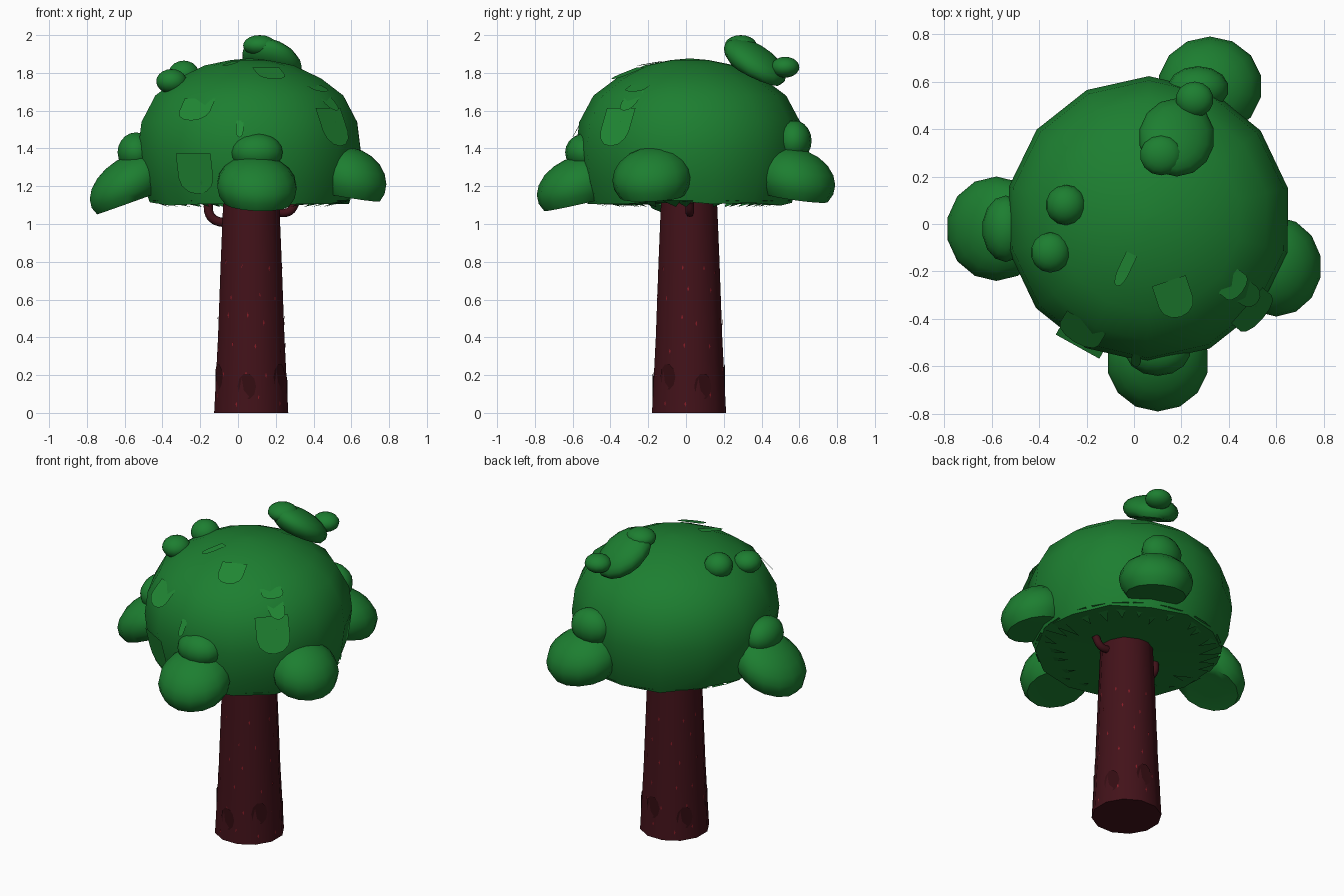
import bpy, bmesh, math, random
from mathutils import Vector

if "Cube" in bpy.data.objects:
    bpy.data.objects.remove(bpy.data.objects["Cube"])

random.seed(4)
CX, CY = 0.06, 0.02          # canopy axis
R, H, ZC = 0.60, 0.475, 1.40  # canopy radius, dome height, widest level


def material(name, rgb):
    m = bpy.data.materials.new(name)
    m.diffuse_color = (*rgb, 1)
    m.use_nodes = True
    m.node_tree.nodes["Principled BSDF"].inputs["Base Color"].default_value = m.diffuse_color
    return m


GREEN = material("leaf_green", (0.012, 0.21, 0.03))
LIGHT = material("leaf_light", (0.015, 0.25, 0.035))
BARK = material("bark", (0.055, 0.006, 0.010))
DARK = material("bark_dark", (0.035, 0.004, 0.006))
RED = material("bark_fleck", (0.25, 0.012, 0.02))


def finish(name, bm, mat, angle=50):
    bmesh.ops.recalc_face_normals(bm, faces=bm.faces)
    me = bpy.data.meshes.new(name)
    bm.to_mesh(me)
    bm.free()
    me.materials.append(mat)
    me.shade_smooth()
    me.set_sharp_from_angle(angle=math.radians(angle))
    ob = bpy.data.objects.new(name, me)
    bpy.context.collection.objects.link(ob)
    return ob


def lathe(name, profile, sides, centre, mat, jag=0.0, phase=0.0):
    """Revolve (r, z) points listed from bottom to top, closing both ends."""
    bm = bmesh.new()
    rings = []
    for k, (r, z) in enumerate(profile):
        ring = []
        for i in range(sides):
            a = math.tau * i / sides + phase
            dz = random.uniform(-jag, jag) if k == 0 else 0
            ring.append(bm.verts.new((centre[0] + r * math.cos(a), centre[1] + r * math.sin(a), z + dz)))
        rings.append(ring)
    for lo, hi in zip(rings, rings[1:]):
        for i in range(sides):
            j = (i + 1) % sides
            bm.faces.new((lo[i], lo[j], hi[j], hi[i]))
    for ring, z in ((rings[0], profile[0][1]), (rings[-1], profile[-1][1])):
        mid = bm.verts.new((*centre, z))
        for i in range(sides):
            bm.faces.new((ring[i], ring[(i + 1) % sides], mid))
    return finish(name, bm, mat)


def lump(name, loc, size, cut=-1.0, tilt=0.0):
    """Leafy ball; the part below cut (in unit-sphere height) is flattened."""
    bm = bmesh.new()
    bmesh.ops.create_uvsphere(bm, u_segments=14, v_segments=10, radius=1)
    for v in bm.verts:
        if v.co.z < cut:
            rim = v.co.xy.length
            v.co.z = cut + (random.uniform(-0.06, 0.06) if rim > 0.6 else 0.05)
        out = v.co.x * loc[0] + v.co.y * loc[1]
        v.co = Vector((v.co.x * size[0], v.co.y * size[1], v.co.z * size[2] - tilt * out)) + Vector(loc)
    return finish(name, bm, GREEN)


def dome_frame(x, y=None, z=None):
    """Point, normal, down and side directions on the canopy front or any azimuth."""
    dx, dy = x - CX, (y or 0) - CY
    if z is None:
        zz = H * math.sqrt(max(0, 1 - (dx * dx + dy * dy) / R ** 2))
    else:
        zz = z - ZC
        dy = -math.sqrt(max(0, R ** 2 * (1 - (zz / H) ** 2) - dx * dx))
    n = Vector((dx / R ** 2, dy / R ** 2, zz / H ** 2)).normalized()
    side = Vector((0, 0, 1)).cross(n).normalized()
    return Vector((CX + dx, CY + dy, ZC + zz)), n, side.cross(n), side


def leaf_flap(name, frame, w, h, lift=0.012, tip=0.025):
    """Flat tongue with a rounded lower end, slightly lifted off the dome."""
    p, n, down, side = frame
    bm = bmesh.new()
    pts = [(-w / 2, -h / 2), (w / 2, -h / 2)]
    pts += [(w / 2 * math.cos(a), h * 0.1 + h * 0.4 * math.sin(a))
            for a in (math.pi * i / 6 for i in range(7))]
    vs = [bm.verts.new(p + side * x + down * y + n * (lift + tip * y / h)) for x, y in pts]
    bm.faces.new(vs)
    bm.faces.ensure_lookup_table()
    ob = finish(name, bm, LIGHT)
    if ob.data.polygons[0].normal.dot(n) < 0:
        ob.data.flip_normals()


def tube(name, pts, radius):
    cu = bpy.data.curves.new(name, 'CURVE')
    cu.dimensions = '3D'
    cu.bevel_depth, cu.bevel_resolution, cu.use_fill_caps = radius, 2, True
    sp = cu.splines.new('BEZIER')
    sp.bezier_points.add(len(pts) - 1)
    sp.resolution_u = 4
    for b, co in zip(sp.bezier_points, pts):
        b.co = co
        b.handle_left_type = b.handle_right_type = 'AUTO'
    cu.materials.append(BARK)
    bpy.context.collection.objects.link(bpy.data.objects.new(name, cu))


# Trunk and two stub branches
TX, TY = 0.07, 0.016
lathe("trunk", [(0.203, 0), (0.182, 0.4), (0.167, 0.8), (0.15, 1.2)], 12, (TX, TY), BARK, phase=0.26)
tube("branch_left", [(-0.155, 0, 1.14), (-0.15, 0, 1.05), (-0.11, 0, 1.015), (-0.03, 0, 1.01)], 0.024)
tube("branch_right", [(0.2, 0.02, 1.06), (0.27, 0.02, 1.065), (0.31, 0.02, 1.12)], 0.022)


# Bark flecks and darker bark scales on the trunk surface
def bark_marks(name, spots, w, h, mat, sides):
    bm = bmesh.new()
    for a, z in spots:
        r = 0.2 - 0.043 * z
        ring = []
        for i in range(sides):
            t = math.tau * i / sides
            b, dz = a + w / r * math.cos(t), h * math.sin(t)
            ring.append(bm.verts.new((TX + r * math.cos(b), TY + r * math.sin(b), z + dz)))
        bm.faces.new(ring)
    finish(name, bm, mat)


flecks = [(math.tau * (i + 0.5 * (k % 2)) / 9 + random.uniform(-.15, .15), 0.07 + 0.14 * k + random.uniform(-.03, .03))
          for k in range(6) for i in range(9)]
bark_marks("bark_flecks", flecks, 0.005, 0.014, RED, 4)
bark_marks("bark_scales", [(math.tau * i / 6 + 0.4, 0.14 + 0.05 * (i % 2)) for i in range(6)], 0.05, 0.07, DARK, 10)

# Main canopy dome with a ragged flat underside
lathe("canopy", [(0.54, 1.115), (0.58, 1.22), (0.603, 1.4), (0.585, 1.54), (0.51, 1.68),
                 (0.39, 1.77), (0.24, 1.84), (0.1, 1.868), (0.02, 1.875)], 14, (CX, CY), GREEN, jag=0.018, phase=0.22)

# Large side clumps, each with a smaller clump above
lump("clump_left", (-0.58, -0.02, 1.205), (0.21, 0.22, 0.16), -0.62, 0.13)
lump("clump_left_top", (-0.54, -0.02, 1.38), (0.10, 0.14, 0.105))
lump("clump_front", (0.10, -0.58, 1.20), (0.215, 0.21, 0.16), -0.62, 0.08)
lump("clump_front_top", (0.10, -0.53, 1.38), (0.14, 0.11, 0.10))
lump("clump_right", (0.60, -0.18, 1.24), (0.19, 0.21, 0.165), -0.65, 0.05)
lump("clump_back", (0.32, 0.58, 1.235), (0.22, 0.21, 0.165), -0.65, 0.05)
lump("clump_back_top", (0.27, 0.57, 1.44), (0.13, 0.095, 0.11))

# Small clumps on top
lump("top_clump", (0.18, 0.365, 1.855), (0.16, 0.165, 0.10), -0.7, 0.2)
lump("top_clump_upper", (0.115, 0.29, 1.945), (0.09, 0.085, 0.055))
lump("top_clump_back", (0.255, 0.525, 1.83), (0.08, 0.075, 0.055))
lump("top_knob_a", (-0.287, 0.08, 1.79), (0.085, 0.085, 0.075))
lump("top_knob_b", (-0.352, -0.12, 1.755), (0.083, 0.085, 0.065))

# Leaf flaps: placed by front view (x, z) or top view (x, y)
for i, (x, z, w, h) in enumerate([(-0.22, 1.27, 0.21, 0.22), (0.5, 1.51, 0.2, 0.22), (-0.22, 1.6, 0.19, 0.15),
                                  (0.42, 1.71, 0.13, 0.08), (0.01, 1.5, 0.04, 0.10)]):
    leaf_flap(f"leaf_flap_front_{i}", dome_frame(x, z=z), w, h)
for i, (x, y, w, h) in enumerate([(0.17, -0.31, 0.15, 0.17), (-0.04, -0.19, 0.05, 0.15), (0.47, -0.29, 0.1, 0.15)]):
    leaf_flap(f"leaf_flap_top_{i}", dome_frame(x, y), w, h)

# Thin leaves hanging under the canopy
bm = bmesh.new()
for i in range(26):
    a = math.tau * i / 26 + random.uniform(-.08, .08)
    u, s = Vector((math.cos(a), math.sin(a), 0)), Vector((-math.sin(a), math.cos(a), 0))
    c = Vector((CX, CY, 1.125))
    bm.faces.new([bm.verts.new(v) for v in (c + u * 0.54 - s * 0.05, c + u * 0.54 + s * 0.05,
                                            c + u * random.uniform(.35, .45) + Vector((0, 0, -0.035)))])
finish("hanging_leaves", bm, GREEN)
